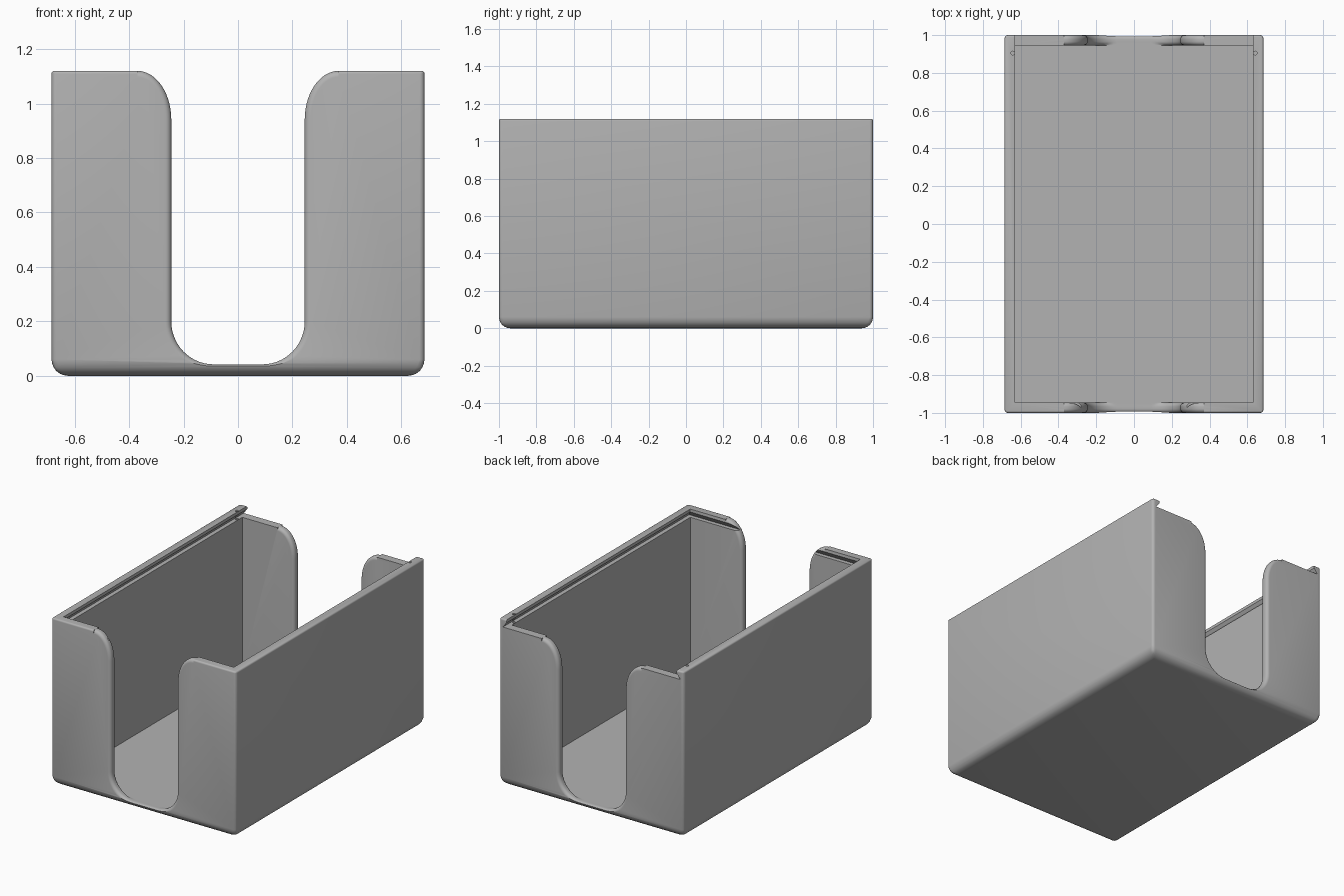
import bpy, bmesh, math

old = bpy.data.objects.get("Cube")
if old:
    bpy.data.objects.remove(old, do_unlink=True)

W, L, H = 0.685, 1.0, 1.12      # half width, half length, height
WALL, FLOOR, LEDGE = 0.055, 0.04, 1.065

grey = bpy.data.materials.new("light grey plastic")
grey.use_nodes = True
colour = (0.45, 0.45, 0.45, 1)
grey.diffuse_color = colour
grey.node_tree.nodes["Principled BSDF"].inputs["Base Color"].default_value = colour


def add_object(name, bm):
    bmesh.ops.recalc_face_normals(bm, faces=bm.faces[:])
    mesh = bpy.data.meshes.new(name)
    bm.to_mesh(mesh)
    bm.free()
    mesh.materials.append(grey)
    obj = bpy.data.objects.new(name, mesh)
    bpy.context.collection.objects.link(obj)
    return obj


def loft(name, rings):
    """Closed solid through rings of equal point count."""
    bm = bmesh.new()
    loops = [[bm.verts.new(p) for p in ring] for ring in rings]
    n = len(loops[0])
    for a, b in zip(loops, loops[1:]):
        for i in range(n):
            j = (i + 1) % n
            bm.faces.new((a[i], a[j], b[j], b[i]))
    bm.faces.new(loops[0])
    bm.faces.new(loops[-1])
    return add_object(name, bm)


def rect(x, y0, y1, z):
    return [(-x, y0, z), (x, y0, z), (x, y1, z), (-x, y1, z)]


def slot_ring(y, d, side, top, low):
    """U outline with flared top, grown by d into the wall."""
    half = []
    steps = 14
    for i in range(steps + 1):          # rounded lower corner
        a = math.pi / 2 * i / steps
        half.append((0.09 + (0.155 + d) * math.sin(a),
                     0.2 - (0.158 + d) * math.cos(a)))
    for i in range(steps + 1):          # flared upper corner
        a = math.pi / 2 * i / steps
        half.append((0.37 - (0.125 - d) * math.cos(a),
                     top - 0.18 + (0.18 - d) * math.sin(a)))
    half.append((0.37, 1.3))
    half = [(x, max(z, low)) for x, z in half]
    full = half + [(-x, z) for x, z in reversed(half)]
    return [(x, side * y, z) for x, z in full]


def slot_cutter(name, side, top):
    r, steps = 0.022, 6
    rings = [slot_ring(L + 0.02, r, side, top, 0)]
    for i in range(steps + 1):          # outer rounded edge
        a = math.pi / 2 * i / steps
        rings.append(slot_ring(L - r * (1 - math.cos(a)), r * (1 - math.sin(a)), side, top, 0))
    inner = L - WALL
    for i in range(steps, -1, -1):      # inner rounded edge, kept above the floor
        a = math.pi / 2 * i / steps
        rings.append(slot_ring(inner + r * (1 - math.cos(a)), r * (1 - math.sin(a)),
                               side, top, FLOOR + 0.002))
    rings.append(slot_ring(inner - 0.02, r, side, top, FLOOR + 0.002))
    return loft(name, rings)


# Outer shell: broad round below, fine rounds on the corners and rim
bm = bmesh.new()
bmesh.ops.create_cube(bm, size=1)
for v in bm.verts:
    v.co = (v.co.x * 2 * W, v.co.y * 2 * L, (v.co.z + 0.5) * H)
weight = bm.edges.layers.float.new("bevel_weight_edge")
for e in bm.edges:
    z0, z1 = (v.co.z for v in e.verts)
    e[weight] = 0.3 if z0 != z1 else (1.0 if z0 < 0.1 else 0.18)
holder = add_object("holder_box", bm)
bevel = holder.modifiers.new("rounded_edges", 'BEVEL')
bevel.limit_method = 'WEIGHT'
bevel.width = 0.06
bevel.segments = 6

# Cutters: inside, undercut lid track open at the back, two access slots, catch holes
back_inner = L - WALL
cutters = [
    loft("inside_cutter", [rect(W - WALL, -back_inner, back_inner, z) for z in (FLOOR, 1.3)]),
    loft("lid_track_cutter", [rect(0.658, -0.973, 1.1, LEDGE),
                              rect(0.631, -0.946, 1.1, 1.1),
                              rect(0.631, -0.946, 1.1, 1.3)]),
    slot_cutter("front_slot_cutter", -1, H),
    slot_cutter("back_slot_cutter", 1, LEDGE),
]
for side, name in ((-1, "right_catch_cutter"), (1, "left_catch_cutter")):
    ring = [(side * 0.642 + 0.01 * math.cos(i * math.pi / 8),
             0.905 + 0.01 * math.sin(i * math.pi / 8)) for i in range(16)]
    cutters.append(loft(name, [[(x, y, z) for x, y in ring] for z in (1.05, 1.2)]))

for cutter in cutters:
    cut = holder.modifiers.new(cutter.name, 'BOOLEAN')
    cut.operation = 'DIFFERENCE'
    cut.solver = 'EXACT'
    cut.object = cutter

# Bake the cuts and drop the cutters
bpy.ops.object.select_all(action='DESELECT')
holder.select_set(True)
bpy.context.view_layer.objects.active = holder
for name in [m.name for m in holder.modifiers]:
    bpy.ops.object.modifier_apply(modifier=name)
for cutter in cutters:
    bpy.data.objects.remove(cutter, do_unlink=True)
bpy.ops.object.shade_smooth_by_angle(angle=math.radians(30))
